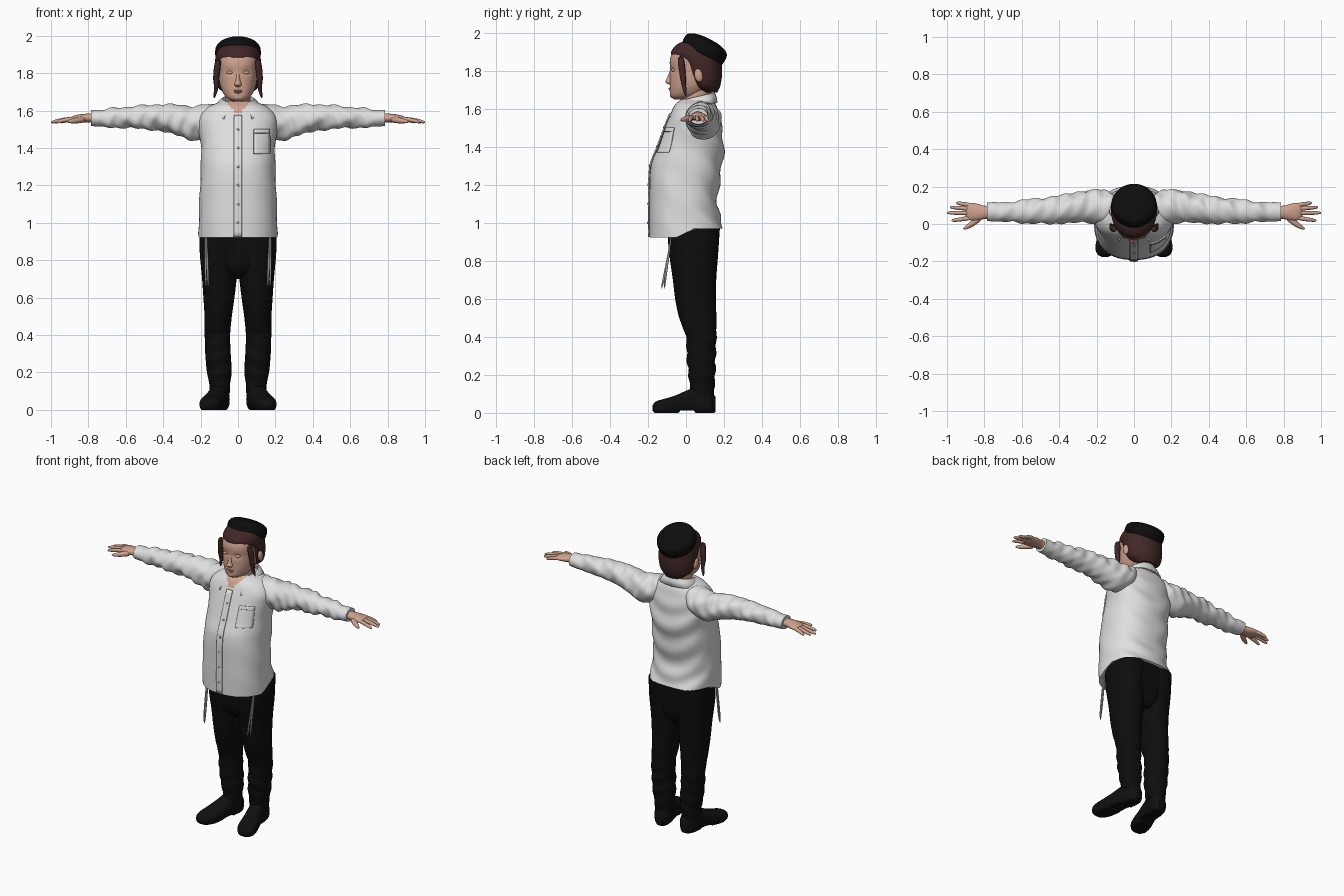
import bpy, bmesh, math
from mathutils import Vector, Matrix

if "Cube" in bpy.data.objects:
    bpy.data.objects.remove(bpy.data.objects["Cube"])

made = []


def material(name, *rgb):
    m = bpy.data.materials.new(name)
    m.use_nodes = True
    m.diffuse_color = (*rgb, 1)
    b = m.node_tree.nodes["Principled BSDF"]
    b.inputs["Base Color"].default_value = (*rgb, 1)
    b.inputs["Roughness"].default_value = 0.8
    return m


SKIN = material("skin", .62, .36, .27)
LIPS = material("lips", .52, .26, .20)
HAIR = material("dark brown hair", .055, .02, .02)
CAP = material("black cap", .004, .004, .004)
SHIRT = material("white shirt", .74, .74, .74)
SEAM = material("grey seam", .22, .22, .22)
CLOTH = material("black trousers", .004, .004, .004)
LEATHER = material("black leather", .005, .005, .005)
FRINGE = material("pale fringe", .45, .45, .45)


def finish(name, bm, *mats):
    bmesh.ops.recalc_face_normals(bm, faces=bm.faces)
    me = bpy.data.meshes.new(name)
    bm.to_mesh(me)
    bm.free()
    for m in mats:
        me.materials.append(m)
    ob = bpy.data.objects.new(name, me)
    bpy.context.collection.objects.link(ob)
    made.append(ob)
    return ob


def spline(rings, t):
    """Smooth interpolation of ring values at station t."""
    last = len(rings) - 1
    i = max(0, min(last - 1, sum(r[0] <= t for r in rings) - 1))
    a, b = rings[i], rings[i + 1]
    p, q = rings[max(i - 1, 0)], rings[min(i + 2, last)]
    h = b[0] - a[0]
    s = (t - a[0]) / h
    out = []
    for k in range(1, 5):
        m0 = (b[k] - p[k]) / (b[0] - p[0]) * h
        m1 = (q[k] - a[k]) / (q[0] - a[0]) * h
        out.append((2*s**3 - 3*s*s + 1) * a[k] + (s**3 - 2*s*s + s) * m0
                   + (3*s*s - 2*s**3) * b[k] + (s**3 - s*s) * m1)
    return out


def loft(name, rings, mat, axis="z", side=1, power=2, n=36, steps=6, warp=None, extra=()):
    """Skin through rings of (station, centre u, centre v, radius u, radius v)."""
    bm = bmesh.new()
    ts = [a[0] + (b[0] - a[0]) * j / steps for a, b in zip(rings, rings[1:]) for j in range(steps)]
    rows = []
    for t in ts + [rings[-1][0]]:
        cu, cv, ru, rv = spline(rings, t)
        row = []
        for j in range(n):
            c, s = math.cos(math.tau * j / n), math.sin(math.tau * j / n)
            u = cu + max(ru, .003) * math.copysign(abs(c) ** (2 / power), c)
            v = cv + max(rv, .003) * math.copysign(abs(s) ** (2 / power), s)
            p = Vector({"z": (u, v, t), "x": (t, u, v), "y": (u, t, v)}[axis])
            if warp:
                p = warp(p)
            p.x *= side
            row.append(bm.verts.new(p))
        rows.append(row)
    for a, b in zip(rows, rows[1:]):
        for j in range(n):
            bm.faces.new((a[j], a[(j + 1) % n], b[(j + 1) % n], b[j]))
    bm.faces.new(rows[0])
    bm.faces.new(rows[-1])
    return finish(name, bm, mat, *extra)


def ball(name, mat, centre, size, rot=0):
    bm = bmesh.new()
    bmesh.ops.create_uvsphere(bm, u_segments=20, v_segments=12, radius=1)
    bm.transform(Matrix.Translation(centre) @ Matrix.Rotation(rot, 4, "X") @ Matrix.Diagonal((*size, 1)))
    return finish(name, bm, mat)


def tube(name, mat, points, radii):
    """Round tapering strand through points."""
    bm = bmesh.new()
    rows = []
    pts = [Vector(p) for p in points]
    for i, p in enumerate(pts):
        d = pts[min(i + 1, len(pts) - 1)] - pts[max(i - 1, 0)]
        q = d.to_track_quat("Z", "Y")
        rows.append([bm.verts.new(p + q @ Vector((math.cos(a), math.sin(a), 0)) * radii[i])
                     for a in (math.tau * j / 12 for j in range(12))])
    for a, b in zip(rows, rows[1:]):
        for j in range(12):
            bm.faces.new((a[j], a[(j + 1) % 12], b[(j + 1) % 12], b[j]))
    bm.faces.new(rows[0])
    bm.faces.new(rows[-1])
    ob = finish(name, bm, mat)
    ob.modifiers.new("round", "SUBSURF").levels = 1
    return ob


# Shirt body, hem rising to the back, drape folds behind
BODY = [(.93, 0, .003, .212, .195), (1.1, 0, -.013, .207, .179), (1.3, 0, .003, .199, .187),
        (1.4, 0, .026, .198, .173), (1.5, 0, .04, .208, .15), (1.57, 0, .045, .205, .128),
        (1.62, 0, .05, .16, .108), (1.65, 0, .055, .085, .08)]
POWER = 2.3


def drape(p):
    low = max(0, 1.1 - p.z) / .17
    back = max(0, min(1, p.y / .12)) * min(1, max(0, (1.58 - p.z) * 8))
    y = p.y + .007 * back * math.sin(38 * (p.z - 3 * p.x * p.x))
    z = p.z + low * (.04 if p.y > .03 else .04 * max(0, p.y + .05) / .08 - .008)
    return Vector((p.x * (1 + .01 * math.sin(30 * p.z + 25 * p.y)), y, z))


shirt = loft("shirt_body", BODY, SHIRT, power=POWER, n=72, steps=9, warp=drape, extra=(SKIN,))
for f in shirt.data.polygons:
    if f.center.y < .02 and f.center.z > 1.575 + 1.1 * abs(f.center.x):
        f.material_index = 1


def front_y(x, z):
    _, cy, rx, ry = spline(BODY, z)
    return cy - ry * max(0, 1 - abs(x / rx) ** POWER) ** (1 / POWER)


def plate(name, mat, x0, x1, z0, z1, lift):
    """Thin cloth strip following the shirt front."""
    bm = bmesh.new()
    nx, nz = 6, 24
    g = []
    for i in range(nz + 1):
        z = z0 + (z1 - z0) * i / nz
        xs = [x0 + (x1 - x0) * j / nx for j in range(nx + 1)]
        g.append([bm.verts.new((x, front_y(x, z) - lift, z)) for x in xs])
    for a, b in zip(g, g[1:]):
        for j in range(nx):
            bm.faces.new((a[j], a[j + 1], b[j + 1], b[j]))
    ob = finish(name, bm, mat)
    mod = ob.modifiers.new("thickness", "SOLIDIFY")
    mod.thickness, mod.offset = .007, 0


plate("button_placket", SHIRT, -.02, .02, .925, 1.575, .005)
plate("placket_seam", SEAM, -.024, -.019, .925, 1.56, .003)
plate("chest_pocket", SHIRT, .085, .17, 1.37, 1.5, .004)
plate("pocket_hem", SEAM, .087, .168, 1.478, 1.481, .0055)
for i in range(6):
    z = 1.5 - i * .1
    ball(f"button_{i + 1}", FRINGE, (.002, front_y(0, z) - .009, z), (.007, .003, .007))

# Folded collar, open at the throat
bm = bmesh.new()
rows = []
for i in range(41):
    a = math.radians(-158 + 316 * i / 40)
    f = (1 - math.cos(a)) / 2
    b = a * .9
    top = Vector((.086 * math.sin(a), .06 + .092 * math.cos(a), 1.685 - .042 * f))
    low = Vector((.128 * math.sin(b), .055 + (.112 + .075 * f) * math.cos(b), 1.632 - .08 * f * f))
    stand = Vector((top.x * .96, .06 + (top.y - .06) * .96, 1.61))
    rows.append([bm.verts.new(p) for p in (stand, top, (top + low) / 2 + Vector((0, 0, .008)), low)])
for a, b in zip(rows, rows[1:]):
    for j in range(3):
        bm.faces.new((a[j], a[j + 1], b[j + 1], b[j]))
collar = finish("collar", bm, SHIRT)
collar.modifiers.new("thickness", "SOLIDIFY").thickness = .008

# Head, neck and face
loft("neck", [(1.55, 0, .04, .07, .075), (1.62, 0, .05, .066, .075), (1.72, 0, .06, .07, .08)], SKIN)


def face(p):
    sockets = sum(math.exp(-((p.x - s * .043) / .022) ** 2 - ((p.z - 1.805) / .016) ** 2) for s in (1, -1))
    return p + Vector((0, .009 * sockets if p.y < 0 else 0, 0))


loft("head", [(1.648, 0, -.03, .025, .03), (1.665, 0, -.008, .058, .073), (1.7, 0, .015, .083, .1),
              (1.74, 0, .033, .097, .118), (1.8, 0, .046, .104, .13), (1.87, 0, .05, .108, .132),
              (1.93, 0, .05, .09, .095), (1.95, 0, .05, .05, .05)],
     SKIN, power=2.25, n=64, steps=8, warp=face)
loft("nose", [(1.727, 0, -.083, .012, .008), (1.74, 0, -.087, .02, .022), (1.757, 0, -.082, .013, .02),
              (1.79, 0, -.078, .009, .01), (1.815, 0, -.075, .008, .005)], SKIN, n=20)
ball("upper_lip", LIPS, (0, -.084, 1.706), (.025, .009, .005))
ball("lower_lip", LIPS, (0, -.08, 1.697), (.021, .009, .006))
ball("chin", SKIN, (0, -.066, 1.671), (.03, .019, .017))

# Hair and skull cap
loft("hair", [(1.685, 0, .125, .06, .04), (1.72, 0, .103, .103, .077), (1.78, 0, .09, .12, .1),
              (1.84, 0, .076, .124, .113), (1.885, 0, .06, .12, .138), (1.92, 0, .052, .108, .118),
              (1.945, 0, .05, .085, .085), (1.96, 0, .05, .04, .04)], HAIR, n=48)
cap = loft("skull_cap", [(-.02, 0, 0, .112, .116), (0, 0, 0, .121, .121), (.035, 0, 0, .121, .122),
                         (.056, 0, 0, .11, .112), (.07, 0, 0, .085, .086), (.079, 0, 0, .045, .045),
                         (.081, 0, 0, .01, .01)], CAP, n=48)
cap.data.transform(Matrix.Translation((0, .088, 1.894)) @ Matrix.Rotation(math.radians(-27), 4, "X"))


def crease(p):
    w = math.sin(60 * p.x + 28 * p.y) * math.sin(23 * p.x + 40 * p.z)
    k = .007 * min(1, max(0, (.77 - p.x) * 10))
    return p + Vector((0, k * w, k * w))


def crumple(p):
    k = .005 * max(0, 1 - abs(p.z - .27) / .25)
    return p + Vector((0, k * math.sin(75 * p.z + 30 * p.x), 0))


def grounded(p):
    arch = .012 if -.03 < p.y < .045 else 0
    return Vector((p.x, p.y, max(p.z, arch)))


loft("trouser_seat", [(.7, 0, .05, .06, .07), (.75, 0, .043, .14, .11), (.85, 0, .04, .19, .125),
                      (.99, 0, .04, .195, .135)], CLOTH, power=2.4)

# Paired parts
for side, label in ((1, "left"), (-1, "right")):
    loft(label + "_sleeve", [(.06, .07, 1.56, .075, .06), (.16, .085, 1.545, .095, .088),
                             (.24, .095, 1.532, .088, .092), (.32, .086, 1.547, .08, .083),
                             (.43, .075, 1.564, .072, .07), (.52, .069, 1.564, .068, .062),
                             (.65, .065, 1.562, .055, .053), (.73, .065, 1.558, .051, .046),
                             (.785, .065, 1.56, .05, .042)],
         SHIRT, "x", side, n=40, steps=10, warp=crease)
    loft(label + "_palm", [(.74, .065, 1.56, .033, .027), (.8, .062, 1.56, .036, .024),
                           (.85, .064, 1.558, .047, .021), (.885, .068, 1.555, .045, .015),
                           (.9, .07, 1.552, .035, .008)], SKIN, "x", side, n=24)
    for finger, y0, x1, y1 in (("index", .033, .975, .018), ("middle", .058, 1, .06),
                               ("ring", .081, .985, .09), ("little", .1, .95, .113)):
        tube(f"{label}_{finger}_finger", SKIN,
             [(side * (.87 + (x1 - .87) * t), y0 + (y1 - y0) * t, 1.556 - .02 * t * t)
              for t in (0, .4, .8, .97, 1)], [.013, .012, .0105, .007, .002])
    tube(label + "_thumb", SKIN, [(side * .82, .04, 1.553), (side * .855, .008, 1.548),
                                  (side * .89, -.016, 1.543), (side * .915, -.028, 1.54)],
         [.02, .017, .013, .005])
    loft(label + "_trouser_leg", [(.09, .098, .085, .055, .062), (.14, .098, .085, .056, .065),
                                  (.2, .1, .084, .066, .07), (.3, .107, .08, .068, .076),
                                  (.4, .11, .08, .068, .08), (.5, .106, .062, .073, .098),
                                  (.6, .102, .05, .083, .107), (.7, .1, .045, .092, .114),
                                  (.85, .105, .04, .1, .13), (.97, .105, .04, .1, .138)],
         CLOTH, side=side, power=2.2, warp=crumple)
    loft(label + "_shoe", [(-.177, .155, .025, .015, .012), (-.162, .153, .028, .043, .03),
                           (-.12, .146, .03, .06, .042), (-.06, .132, .038, .06, .052),
                           (0, .115, .052, .054, .064), (.05, .104, .06, .052, .075),
                           (.125, .095, .055, .05, .065), (.155, .092, .045, .025, .04)],
         LEATHER, "y", side, power=2.5, warp=grounded)
    ball(label + "_ear", SKIN, (side * .12, .066, 1.775), (.013, .022, .035), .2)
    ball(label + "_eyelid", SKIN, (side * .043, -.066, 1.803), (.019, .012, .009))
    tube(label + "_sidelock", HAIR, [(side * x, y, z) for x, y, z in (
        (.103, -.03, 1.88), (.113, -.022, 1.82), (.118, -.016, 1.76), (.114, -.01, 1.72),
        (.123, -.006, 1.69), (.128, 0, 1.665))], [.018, .02, .017, .012, .009, .004])
    for k in (-1, 1):
        tube(f"{label}_fringe_strand_{(k + 3) // 2}", FRINGE, [
            (side * (.172 + k * .002), -.075, .95), (side * (.17 + k * .004), -.088, .85),
            (side * (.167 + k * .006), -.108 + k * .003, .74),
            (side * (.165 + k * .006), -.122 + k * .007, .65)], [.005, .005, .006, .005])

# Smooth shading with crisp edges
bpy.ops.object.select_all(action="DESELECT")
for ob in made:
    ob.select_set(True)
bpy.context.view_layer.objects.active = made[0]
bpy.ops.object.shade_smooth_by_angle(angle=math.radians(50))
